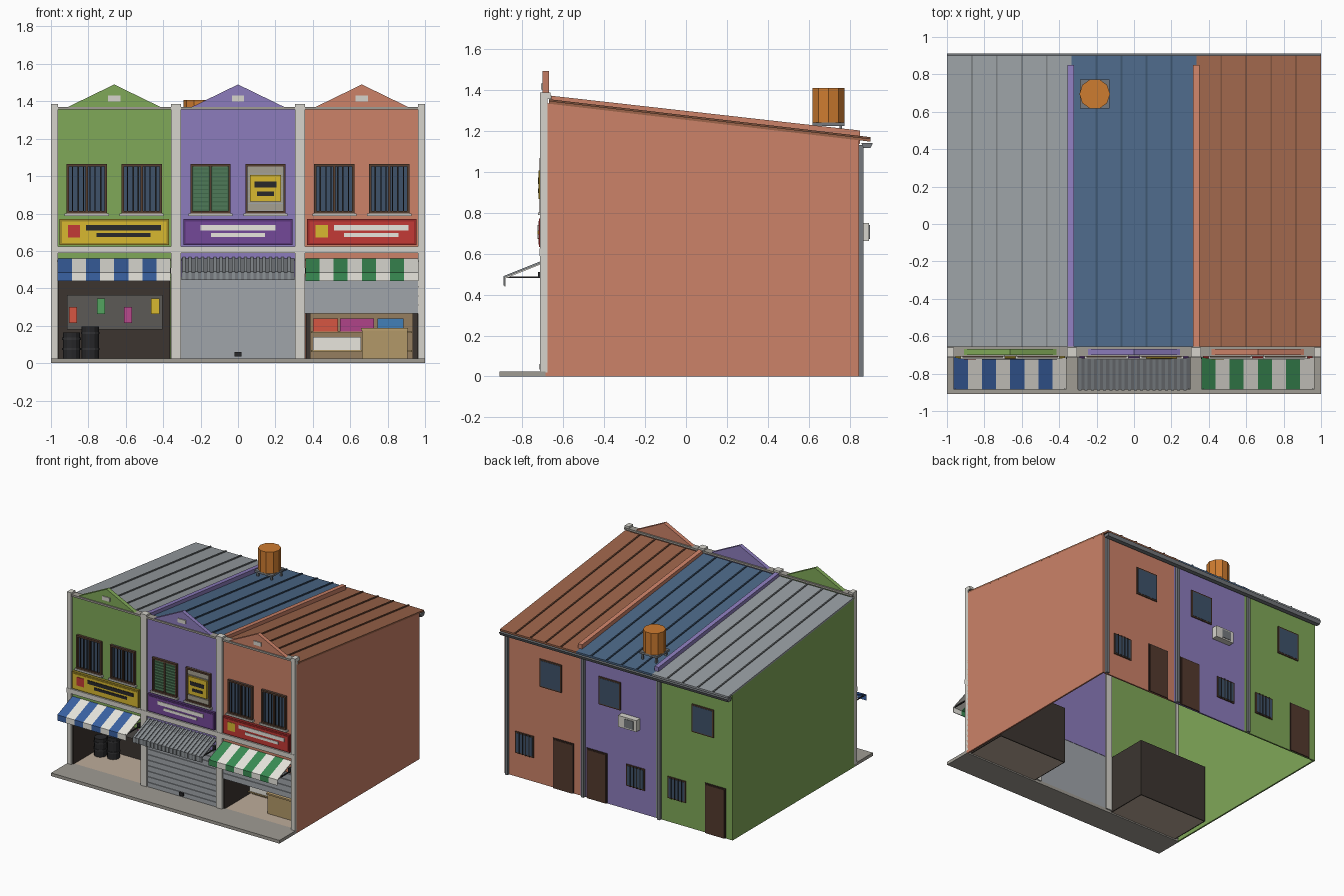
import bpy, bmesh, math

if "Cube" in bpy.data.objects:
    bpy.data.objects.remove(bpy.data.objects["Cube"])

def lin(c):
    c /= 255
    return c / 12.92 if c <= 0.04045 else ((c + 0.055) / 1.055) ** 2.4

def paint(ob, rgb):
    name = "paint_%d_%d_%d" % rgb
    m = bpy.data.materials.get(name) or bpy.data.materials.new(name)
    m.diffuse_color = (lin(rgb[0]), lin(rgb[1]), lin(rgb[2]), 1)
    m.use_nodes = True
    m.node_tree.nodes["Principled BSDF"].inputs["Base Color"].default_value = m.diffuse_color
    ob.data.materials.append(m)

def finish(name, bm, rgb):
    bmesh.ops.recalc_face_normals(bm, faces=bm.faces)
    me = bpy.data.meshes.new(name)
    bm.to_mesh(me)
    bm.free()
    ob = bpy.data.objects.new(name, me)
    bpy.context.collection.objects.link(ob)
    paint(ob, rgb)
    return ob

def prisms(name, items, rgb, axis="x"):
    """Each item: (profile points, start, end); profile is yz along x, or xz along y."""
    bm = bmesh.new()
    for pts, a, b in items:
        put = (lambda t, p: (t, p[0], p[1])) if axis == "x" else (lambda t, p: (p[0], t, p[1]))
        v0 = [bm.verts.new(put(a, p)) for p in pts]
        v1 = [bm.verts.new(put(b, p)) for p in pts]
        n = len(pts)
        bm.faces.new(v0)
        bm.faces.new(v1[::-1])
        for i in range(n):
            bm.faces.new((v0[i], v0[(i + 1) % n], v1[(i + 1) % n], v1[i]))
    return finish(name, bm, rgb)

def boxes(name, items, rgb):
    """Each item: x0, x1, y0, y1, z0, z1."""
    return prisms(name, [([(y0, z0), (y1, z0), (y1, z1), (y0, z1)], x0, x1)
                         for x0, x1, y0, y1, z0, z1 in items], rgb)

def box(name, x0, x1, y0, y1, z0, z1, rgb):
    return boxes(name, [(x0, x1, y0, y1, z0, z1)], rgb)

def cylinder(name, x, y, z0, z1, r, n, rgb):
    pts = [(x + r * math.cos(2 * math.pi * i / n), y + r * math.sin(2 * math.pi * i / n)) for i in range(n)]
    bm = bmesh.new()
    lo = [bm.verts.new((*p, z0)) for p in pts]
    hi = [bm.verts.new((*p, z1)) for p in pts]
    bm.faces.new(lo[::-1])
    bm.faces.new(hi)
    for i in range(n):
        bm.faces.new((lo[i], lo[(i + 1) % n], hi[(i + 1) % n], hi[i]))
    return finish(name, bm, rgb)

GREEN, PURPLE, SALMON = (128, 168, 88), (140, 124, 188), (204, 130, 104)
TRIM, GREY, DARK, METAL = (214, 212, 204), (160, 156, 148), (60, 53, 48), (160, 165, 170)
BROWN, GLASS, BLACK, WHITE = (86, 62, 48), (62, 82, 106), (40, 40, 42), (232, 230, 222)
YELLOW, RED, TAN, STEEL = (216, 184, 48), (196, 58, 54), (178, 152, 104), (118, 122, 126)
F, B = -0.695, 0.845           # front and back wall planes
roof_z = lambda y: 1.345 - 0.118 * (y + 0.67)

# pavement, pilasters, trim
box("pavement", -1, 1, -0.91, F + 0.01, 0, 0.025, GREY)
boxes("pilasters", [(a, b, -0.712, F + 0.02, 0.02, 1.385) for a, b in
      ((-1, -0.963), (-0.358, -0.305), (0.305, 0.358), (0.963, 1))], TRIM)
boxes("pilaster_caps", [(a, b, -0.712, -0.66, 1.355, 1.385) for a, b in
      ((-1, -0.963), (-0.358, -0.305), (0.305, 0.358), (0.963, 1))], TRIM)
box("cornice", -1, 1, -0.708, -0.655, 1.355, 1.37, GREY)
box("floor_band", -1, 1, -0.715, F, 0.588, 0.625, TRIM)

# side walls
side = [(F, 0), (B, 0), (B, roof_z(B) - 0.012), (F, roof_z(F) - 0.012)]
prisms("left_side_wall", [(side, -1, -0.988)], GREEN)
prisms("right_side_wall", [(side, 0.988, 1)], SALMON)

# roof party walls
for n, a, col in (("left", -0.355, PURPLE), ("right", 0.315, SALMON)):
    prisms(n + "_roof_party_wall", [([(-0.66, 1.31), (0.85, 1.135), (0.85, 1.2), (-0.66, 1.37)], a, a + 0.035)], col)

def front_window(n, x, kind):
    z0, z1, h = 0.8, 1.065, 0.108
    boxes(n + "_frame", [(x - h, x - h + 0.013, -0.715, F, z0, z1), (x + h - 0.013, x + h, -0.715, F, z0, z1),
          (x - h, x + h, -0.715, F, z0, z0 + 0.013), (x - h, x + h, -0.715, F, z1 - 0.013, z1)], BROWN)
    box(n + "_sill", x - h - 0.01, x + h + 0.01, -0.722, F, 0.787, 0.8, TRIM)
    if kind == "bars":
        box(n + "_glass", x - h + 0.01, x + h - 0.01, -0.7, F, z0, z1, GLASS)
        box(n + "_mullion", x - 0.006, x + 0.006, -0.71, F, z0, z1, BROWN)
        boxes(n + "_bars", [(x + d - 0.003, x + d + 0.003, -0.713, -0.707, z0, z1)
              for d in (-0.075, -0.045, -0.018, 0.018, 0.045, 0.075)], BLACK)
    elif kind == "louvres":
        box(n + "_leaf", x - h + 0.01, x + h - 0.01, -0.702, F, z0, z1, (64, 104, 74))
        boxes(n + "_slats", [(x + a, x + b, -0.709, -0.7, 0.822 + i * 0.022, 0.838 + i * 0.022)
              for i in range(11) for a, b in ((-0.09, -0.01), (0.01, 0.09))], (78, 122, 88))
        box(n + "_mullion", x - 0.006, x + 0.006, -0.713, F, z0, z1, BROWN)
    else:
        box(n + "_boarding", x - h + 0.01, x + h - 0.01, -0.702, F, z0, z1, METAL)
        boxes(n + "_planks", [(x - h + 0.014, x + h - 0.014, -0.707, -0.7, 0.815 + i * 0.04, 0.851 + i * 0.04)
              for i in range(6)], (165, 160, 145))
        box(n + "_notice", x - 0.083, x + 0.083, -0.72, -0.705, 0.865, 1.005, YELLOW)
        boxes(n + "_notice_stripes", [(x - 0.06, x + 0.06, -0.723, -0.719, 0.94, 0.97),
              (x - 0.045, x + 0.045, -0.723, -0.719, 0.895, 0.917)], BLACK)

def alcove(n, c):
    a, b, y = c - 0.302, c + 0.302, -0.35
    boxes(n + "_shop_interior", [(a, a + 0.008, F, y, 0.01, 0.465), (b - 0.008, b, F, y, 0.01, 0.465),
          (a, b, y - 0.008, y, 0.01, 0.465), (a, b, F, y, 0.455, 0.465)], DARK)
    box(n + "_shop_floor", a + 0.008, b - 0.008, F, y - 0.008, 0.01, 0.023, (190, 172, 154))

def striped_awning(n, c, col):
    w, a = 0.604 / 8, c - 0.302
    prof = [(F, 0.56), (-0.885, 0.485), (-0.885, 0.44), (-0.88, 0.44), (-0.88, 0.479), (F, 0.552)]
    for k, name, shade in ((0, "colour", col), (1, "white", WHITE)):
        prisms(f"{n}_awning_{name}_stripes", [(prof, a + i * w, a + (i + 1) * w) for i in range(k, 8, 2)], shade)
    arms(n, c)

def arms(n, c):
    boxes(n + "_awning_arms", [(c + s * 0.293 - 0.004, c + s * 0.293 + 0.004, -0.88, F, 0.48, 0.488) for s in (-1, 1)]
          + [(c + s * 0.293 - 0.01, c + s * 0.293 + 0.01, -0.722, F, 0.48, 0.51) for s in (-1, 1)], BLACK)

def roller(n, c, z0, z1):
    box(n + "_roller_shutter", c - 0.305, c + 0.305, -0.698, -0.686, z0, z1, METAL)
    k = round((z1 - z0) / 0.045)
    h = (z1 - z0) / k
    boxes(n + "_shutter_slats", [(c - 0.3, c + 0.3, -0.704, -0.697, z0 + i * h, z0 + (i + 1) * h - 0.006)
          for i in range(k)], METAL)

bays = (("left", -1, GREEN, (152, 158, 162), YELLOW, (160, 138, 40), BLACK, RED, ("bars", "bars")),
        ("middle", 0, PURPLE, (76, 104, 136), (116, 72, 152), (88, 54, 120), WHITE, None, ("louvres", "notice")),
        ("right", 1, SALMON, (156, 100, 74), (196, 58, 54), (160, 44, 42), WHITE, YELLOW, ("bars", "bars")))
for n, s, wall, roof, sign, rim, ink, mark, wins in bays:
    c, m = s * 0.662, s * 2 / 3
    # facade, gable and back wall
    box(n + "_facade", m - 0.333, m + 0.333, F, F + 0.012, 0.455, 1.36, wall)
    prisms(n + "_gable", [([(c - 0.257, 1.365), (c + 0.257, 1.365), (c, 1.49)], -0.7, -0.668)], wall, "y")
    box(n + "_gable_vent", c - 0.033, c + 0.033, -0.707, -0.699, 1.4, 1.43, TRIM)
    box(n + "_back_wall", m - 0.333, m + 0.333, B - 0.012, B, 0, 1.155, wall)
    # roof sheet with seams
    def slope(lo, hi):
        return [(-0.668, roof_z(-0.668) + lo), (0.9, roof_z(0.9) + lo), (0.9, roof_z(0.9) + hi), (-0.668, roof_z(-0.668) + hi)]
    prisms(n + "_roof", [(slope(-0.014, 0), m - 0.3335, m + 0.3335)], roof)
    prisms(n + "_roof_seams", [(slope(-0.005, 0.008), m + d - 0.005, m + d + 0.005)
           for d in (-0.2, -0.067, 0.067, 0.2)], tuple(int(v * 0.8) for v in roof))
    # signboard
    box(n + "_sign_rim", c - 0.292, c + 0.292, -0.716, F, 0.632, 0.77, rim)
    box(n + "_sign_panel", c - 0.28, c + 0.28, -0.72, -0.714, 0.643, 0.758, sign)
    o = 0.05 if mark else 0
    boxes(n + "_sign_stripes", [(c + o - 0.2, c + o + 0.2, -0.724, -0.719, 0.71, 0.738),
          (c + o - 0.145, c + o + 0.145, -0.724, -0.719, 0.674, 0.695)], ink)
    if mark:
        box(n + "_sign_square", c - 0.248, c - 0.182, -0.724, -0.719, 0.672, 0.738, mark)
    # upper windows
    for d, kind, t in ((-0.147, wins[0], "_west"), (0.147, wins[1], "_east")):
        front_window(n + t + "_window", c + d, kind)
    # back door and windows, mirrored in the middle bay
    f = -1 if s == 0 else 1
    x = m - f * 0.185
    box(n + "_back_door_frame", x - 0.09, x + 0.09, B, B + 0.006, 0, 0.395, (56, 40, 34))
    box(n + "_back_door", x - 0.08, x + 0.08, B, B + 0.01, 0, 0.385, (84, 58, 46))
    for t, x, w, z0, z1 in (("upper", m - f * 0.075, 0.095, 0.77, 0.99), ("lower", m + f * 0.153, 0.08, 0.19, 0.36)):
        box(f"{n}_back_{t}_frame", x - w, x + w, B, B + 0.008, z0, z1, BROWN)
        box(f"{n}_back_{t}_glass", x - w + 0.01, x + w - 0.01, B, B + 0.01, z0 + 0.01, z1 - 0.01, GLASS)
        if t == "lower":
            boxes(n + "_back_bars", [(x + d - 0.003, x + d + 0.003, B, B + 0.014, z0, z1) for d in (-0.045, -0.015, 0.015, 0.045)], BLACK)
    box(n + "_downpipe", m + 0.303 - 0.012, m + 0.303 + 0.012, B, B + 0.02, 0, 1.13, STEEL)

# gutter and air conditioner
prisms("gutter", [([(0.865, 1.115), (0.9, 1.115), (0.912, 1.14), (0.855, 1.14)], -1, 1)], STEEL)
box("air_conditioner", -0.19, -0.03, B, 0.893, 0.66, 0.75, TRIM)
box("air_conditioner_grille", -0.165, -0.085, 0.89, 0.897, 0.672, 0.738, STEEL)

# left shop
alcove("left", -0.662)
striped_awning("left", -0.662, (58, 98, 164))
box("left_shop_back_panel", -0.915, -0.405, -0.372, -0.358, 0.18, 0.365, (92, 90, 86))
for i, (x, z, col) in enumerate(((-0.882, 0.215, (214, 86, 66)), (-0.733, 0.262, (84, 164, 96)),
                                 (-0.588, 0.215, (184, 74, 140)), (-0.442, 0.262, YELLOW))):
    box(f"hanging_goods_{i + 1}", x - 0.022, x + 0.022, -0.385, -0.37, z, z + 0.085, col)
for i, (x, y, h) in enumerate(((-0.89, -0.45, 0.165), (-0.79, -0.43, 0.195))):
    cylinder(f"barrel_{i + 1}", x, y, 0.023, h, 0.046, 12, BLACK)
    for z in (0.07, h - 0.04):
        cylinder(f"barrel_{i + 1}_hoop", x, y, z, z + 0.012, 0.05, 12, (52, 52, 54))

# middle shop: closed shutter and corrugated canopy
roller("middle", 0, 0.022, 0.46)
box("shutter_lock", -0.018, 0.018, -0.715, -0.7, 0.035, 0.06, BLACK)
sheet = [(F, 0.56), (-0.885, 0.485), (-0.885, 0.445), (-0.88, 0.445), (-0.88, 0.479), (F, 0.552)]
rib = [(F, 0.568), (-0.89, 0.49), (-0.89, 0.445), (-0.884, 0.445), (-0.884, 0.484), (F, 0.558)]
prisms("metal_canopy", [(sheet, -0.303, 0.303)], STEEL)
prisms("metal_canopy_ribs", [(rib, -0.297 + i * 0.033, -0.281 + i * 0.033) for i in range(18)], (140, 146, 150))
arms("middle", 0)

# right shop: half open shutter, shelf and counter
alcove("right", 0.662)
striped_awning("right", 0.662, (58, 140, 84))
roller("right", 0.662, 0.265, 0.46)
box("shelf_unit", 0.385, 0.935, -0.375, -0.358, 0.025, 0.3, (150, 126, 96))
boxes("shelf_boards", [(0.39, 0.93, -0.43, -0.37, z, z + 0.01) for z in (0.06, 0.16)], TAN)
for i, (a, b, z0, z1, col) in enumerate(((0.4, 0.535, 0.17, 0.24, (214, 86, 66)), (0.545, 0.727, 0.17, 0.24, (176, 68, 136)),
                                         (0.745, 0.885, 0.17, 0.24, (66, 128, 184)), (0.4, 0.658, 0.07, 0.14, WHITE))):
    box(f"shelf_goods_{i + 1}", a, b, -0.425, -0.37, z0, z1, col)
box("counter", 0.663, 0.905, -0.58, -0.46, 0.023, 0.175, TAN)
box("counter_top", 0.658, 0.91, -0.588, -0.452, 0.175, 0.187, (190, 162, 112))

# water tank on its stand
box("tank_platform", -0.288, -0.132, 0.617, 0.773, 1.222, 1.238, STEEL)
boxes("tank_legs", [(x - 0.007, x + 0.007, y - 0.007, y + 0.007, 1.15, 1.225)
      for x in (-0.27, -0.15) for y in (0.635, 0.755)], STEEL)
cylinder("water_tank", -0.21, 0.695, 1.238, 1.408, 0.082, 10, (206, 124, 48))
